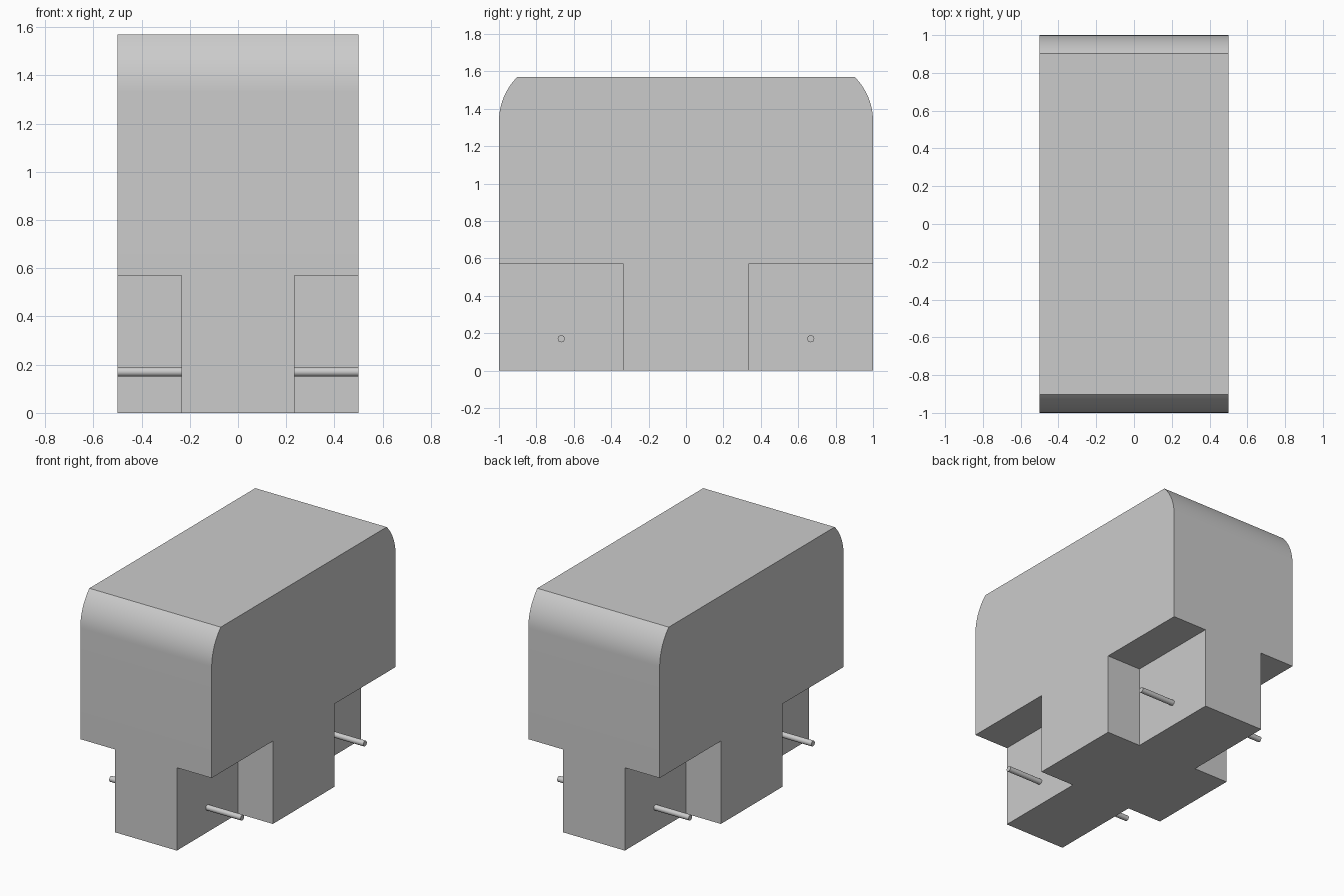
import bpy, bmesh, math
from mathutils import Matrix, Vector

cube = bpy.data.objects.get("Cube")
if cube:
    bpy.data.objects.remove(cube, do_unlink=True)

HALF_W, HALF_L, TOP = 0.5, 1.0, 1.57
ARC_R, ARC_Z = 1 / 3, 4 / 3              # rounded end corners
NOTCH_X, NOTCH_Y, NOTCH_Z = 0.235, 0.335, 0.57
PIN_Y, PIN_Z, PIN_R = 0.667, 0.17, 0.019

grey = bpy.data.materials.new("plain grey")
grey.use_nodes = True
colour = (0.6, 0.6, 0.6, 1)
grey.diffuse_color = colour
grey.node_tree.nodes["Principled BSDF"].inputs["Base Color"].default_value = colour


def make_object(name, bm):
    bmesh.ops.recalc_face_normals(bm, faces=bm.faces[:])
    mesh = bpy.data.meshes.new(name)
    bm.to_mesh(mesh)
    bm.free()
    mesh.materials.append(grey)
    obj = bpy.data.objects.new(name, mesh)
    bpy.context.collection.objects.link(obj)
    return obj


def activate(obj):
    bpy.ops.object.select_all(action='DESELECT')
    obj.select_set(True)
    bpy.context.view_layer.objects.active = obj


def smooth(obj):
    activate(obj)
    bpy.ops.object.shade_smooth_by_angle(angle=math.radians(30))


# Body: side profile with rounded upper ends, extruded across the width
end_angle = math.asin((TOP - ARC_Z) / ARC_R)
steps = 12
arc = [(HALF_L - ARC_R + ARC_R * math.cos(end_angle * i / steps),
        ARC_Z + ARC_R * math.sin(end_angle * i / steps)) for i in range(steps + 1)]
half = [(HALF_L, 0)] + arc
profile = half + [(-y, z) for y, z in reversed(half)]
bm = bmesh.new()
face = bm.faces.new([bm.verts.new((-HALF_W, y, z)) for y, z in profile])
extruded = bmesh.ops.extrude_face_region(bm, geom=[face])["geom"]
bmesh.ops.translate(bm, vec=(2 * HALF_W, 0, 0),
                    verts=[v for v in extruded if isinstance(v, bmesh.types.BMVert)])
body = make_object("body", bm)

# Four lower corner notches, leaving a cross-shaped base
corners = [(sx, sy) for sx in (-1, 1) for sy in (-1, 1)]
bm = bmesh.new()
size = 1.0
for sx, sy in corners:
    centre = Vector((sx * (NOTCH_X + size / 2), sy * (NOTCH_Y + size / 2), NOTCH_Z - size / 2))
    bmesh.ops.create_cube(bm, size=size, matrix=Matrix.Translation(centre))
cutter = make_object("notch_cutter", bm)
cutter.hide_render = True
cut = body.modifiers.new("notches", 'BOOLEAN')
cut.operation = 'DIFFERENCE'
cut.solver = 'EXACT'
cut.object = cutter
activate(body)
bpy.ops.object.modifier_apply(modifier=cut.name)
bpy.data.objects.remove(cutter, do_unlink=True)
smooth(body)

# Axle pins, one in each notch
inner = NOTCH_X - 0.02
for sx, sy in corners:
    bm = bmesh.new()
    place = Matrix.Translation((sx * (inner + HALF_W) / 2, sy * PIN_Y, PIN_Z))
    bmesh.ops.create_cone(bm, cap_ends=True, segments=24, radius1=PIN_R, radius2=PIN_R,
                          depth=HALF_W - inner,
                          matrix=place @ Matrix.Rotation(math.pi / 2, 4, 'Y'))
    side = "left" if sx > 0 else "right"
    end = "front" if sy < 0 else "back"
    smooth(make_object(f"{end}_{side}_axle_pin", bm))
